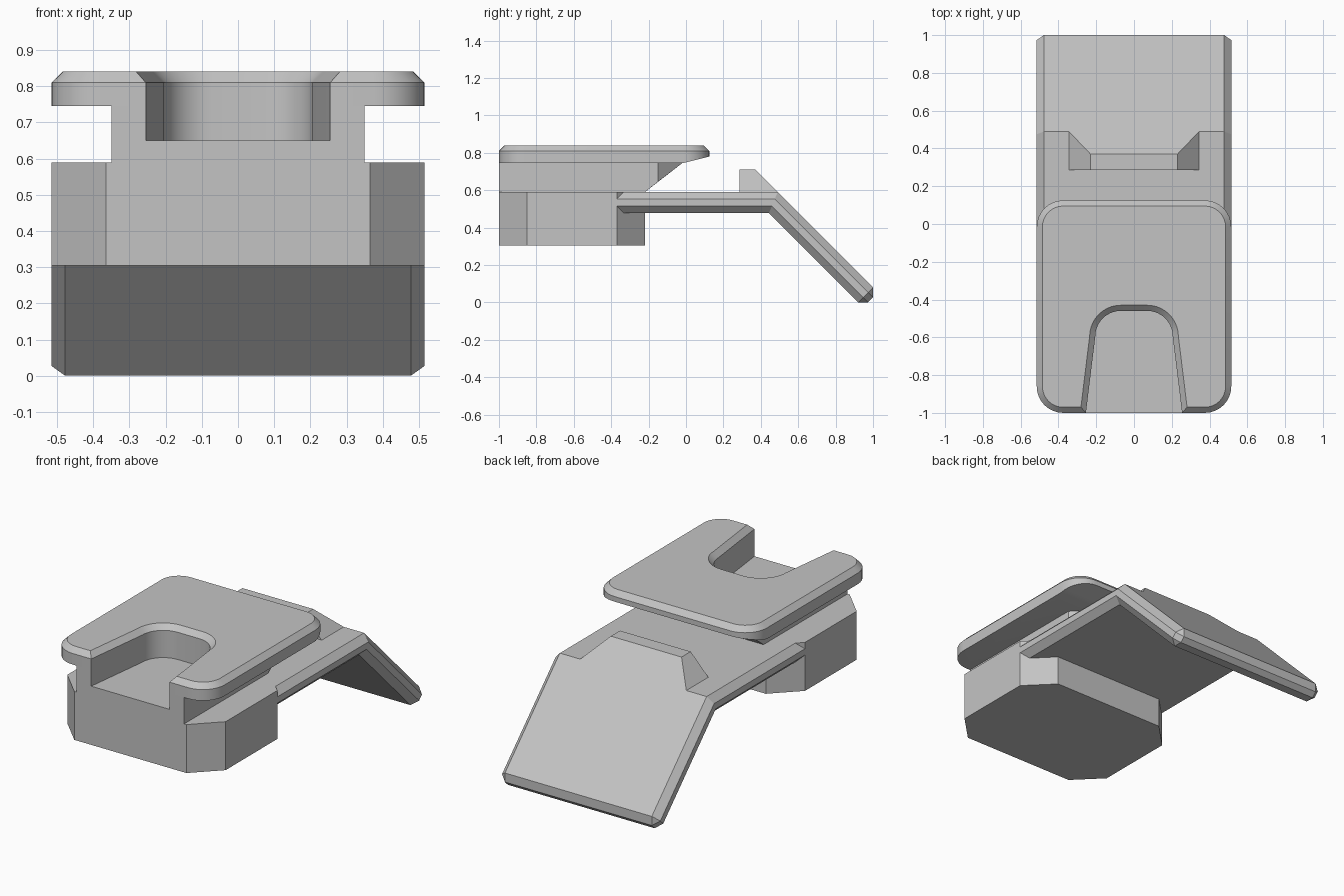
import bpy, bmesh, math

cube = bpy.data.objects.get("Cube")
if cube:
    bpy.data.objects.remove(cube, do_unlink=True)

grey = bpy.data.materials.new("light grey")
grey.use_nodes = True
GREY = (0.55, 0.55, 0.55, 1)
grey.diffuse_color = GREY
grey.node_tree.nodes["Principled BSDF"].inputs["Base Color"].default_value = GREY


def finish(name, bm):
    bmesh.ops.recalc_face_normals(bm, faces=bm.faces[:])
    mesh = bpy.data.meshes.new(name)
    bm.to_mesh(mesh)
    bm.free()
    mesh.materials.append(grey)
    obj = bpy.data.objects.new(name, mesh)
    bpy.context.collection.objects.link(obj)
    return obj


def hull(name, points):
    """Convex solid around the points, with flat areas merged."""
    bm = bmesh.new()
    for p in points:
        bm.verts.new(p)
    res = bmesh.ops.convex_hull(bm, input=bm.verts[:])
    bmesh.ops.delete(bm, geom=[v for v in bm.verts if not v.link_faces], context='VERTS')
    bmesh.ops.dissolve_limit(bm, angle_limit=0.01, verts=bm.verts[:], edges=bm.edges[:])
    return finish(name, bm)


def stack(name, loops):
    """Solid skinned through matching point loops."""
    bm = bmesh.new()
    rings = [[bm.verts.new(p) for p in loop] for loop in loops]
    n = len(rings[0])
    for low, high in zip(rings, rings[1:]):
        for i in range(n):
            j = (i + 1) % n
            bm.faces.new((low[i], low[j], high[j], high[i]))
    bm.faces.new(rings[0])
    bm.faces.new(rings[-1])
    return finish(name, bm)


def mirrored(points):
    return [(s * x, y, z) for x, y, z in points for s in (-1, 1)]


def activate(obj):
    bpy.ops.object.select_all(action='DESELECT')
    obj.select_set(True)
    bpy.context.view_layer.objects.active = obj


W = 0.515        # half width
FRONT = -1.0
DECK = 0.59      # top of base and arm

# Base block with cut corners
CUT = 0.15
base = hull("base_block", mirrored(
    [(x, y, z) for z in (0.305, DECK) for x, y in
     ((W - CUT, FRONT), (W, FRONT + CUT), (W, -0.37), (W - CUT, -0.22))]))

# Neck between base and top plate, leaning out at the back
neck = hull("neck", mirrored([
    (0.35, FRONT, DECK), (0.35, FRONT, 0.745), (0.35, -0.22, DECK),
    (0.35, -0.15, 0.645), (0.35, -0.15, 0.745), (0.22, -0.02, 0.745)]))

# Top plate with round corners, bevelled rim and a tapered back underside
RADIUS, BACK, RIM = 0.14, 0.125, 0.03
FOLD = BACK - RADIUS


def plate_loop(inset):
    pts = []
    for i in range(9):
        a = math.radians(90 * i / 8)
        dx, dy = (RADIUS - inset) * math.cos(a), (RADIUS - inset) * math.sin(a)
        pts += [(W - RADIUS + dx, FOLD + dy), (W - RADIUS + dx, FRONT + RADIUS - dy)]
    return pts


plate_points = [(x, y, 0.745 + max(0, y - FOLD) * 0.25) for x, y in plate_loop(0)]
plate_points += [(x, y, 0.81) for x, y in plate_loop(0)]
plate_points += [(x, y, 0.84) for x, y in plate_loop(RIM)]
plate = hull("top_plate", mirrored(plate_points))


# Round-ended slot cutter, flaring at the top
def slot_loop(grow, z):
    r = 0.135
    half = [(0.267 + grow, FRONT - 0.1, z)]
    for i in range(11):
        a = math.radians(90 * i / 10)
        half.append((0.07 + (r + grow) * math.cos(a), -0.595 + (r + grow) * math.sin(a), z))
    return half + [(-x, y, h) for x, y, h in reversed(half)]


cutter = stack("slot_cutter", [slot_loop(0, 0.65), slot_loop(0, 0.81), slot_loop(0.04, 0.85)])
cutter.hide_render = True
for part in (neck, plate):
    activate(part)
    mod = part.modifiers.new("slot", 'BOOLEAN')
    mod.operation = 'DIFFERENCE'
    mod.solver = 'EXACT'
    mod.object = cutter
    bpy.ops.object.modifier_apply(modifier=mod.name)
bpy.data.objects.remove(cutter, do_unlink=True)

# Arm: flat strip folded down at 45 degrees, bevelled on every outer edge
THICK, BEND, TIP = 0.112, 0.49, 1.0265
drop = TIP - BEND
d = THICK * math.sqrt(0.5)
under = BEND - THICK * math.tan(math.radians(22.5))
side = [(-0.45, DECK), (BEND, DECK), (TIP, DECK - drop),
        (TIP - d, DECK - drop - d), (under, DECK - THICK), (-0.45, DECK - THICK)]
arm = stack("folded_arm", [[(x, y, z) for y, z in side] for x in (-W, W)])
activate(arm)
bev = arm.modifiers.new("bevel", 'BEVEL')
bev.width = 0.0375
bev.segments = 1
bev.limit_method = 'ANGLE'
bev.angle_limit = math.radians(60)
bpy.ops.object.modifier_apply(modifier=bev.name)

# Stop block on the arm, its back flush with the slope
stop = hull("stop_block", mirrored([
    (0.345, 0.285, DECK), (0.345, BEND, DECK),
    (0.23, 0.285, 0.71), (0.23, BEND - 0.12, 0.71)]))

# Smooth only the rounded walls
for part in (neck, plate):
    activate(part)
    bpy.ops.object.shade_smooth_by_angle(angle=math.radians(25))
